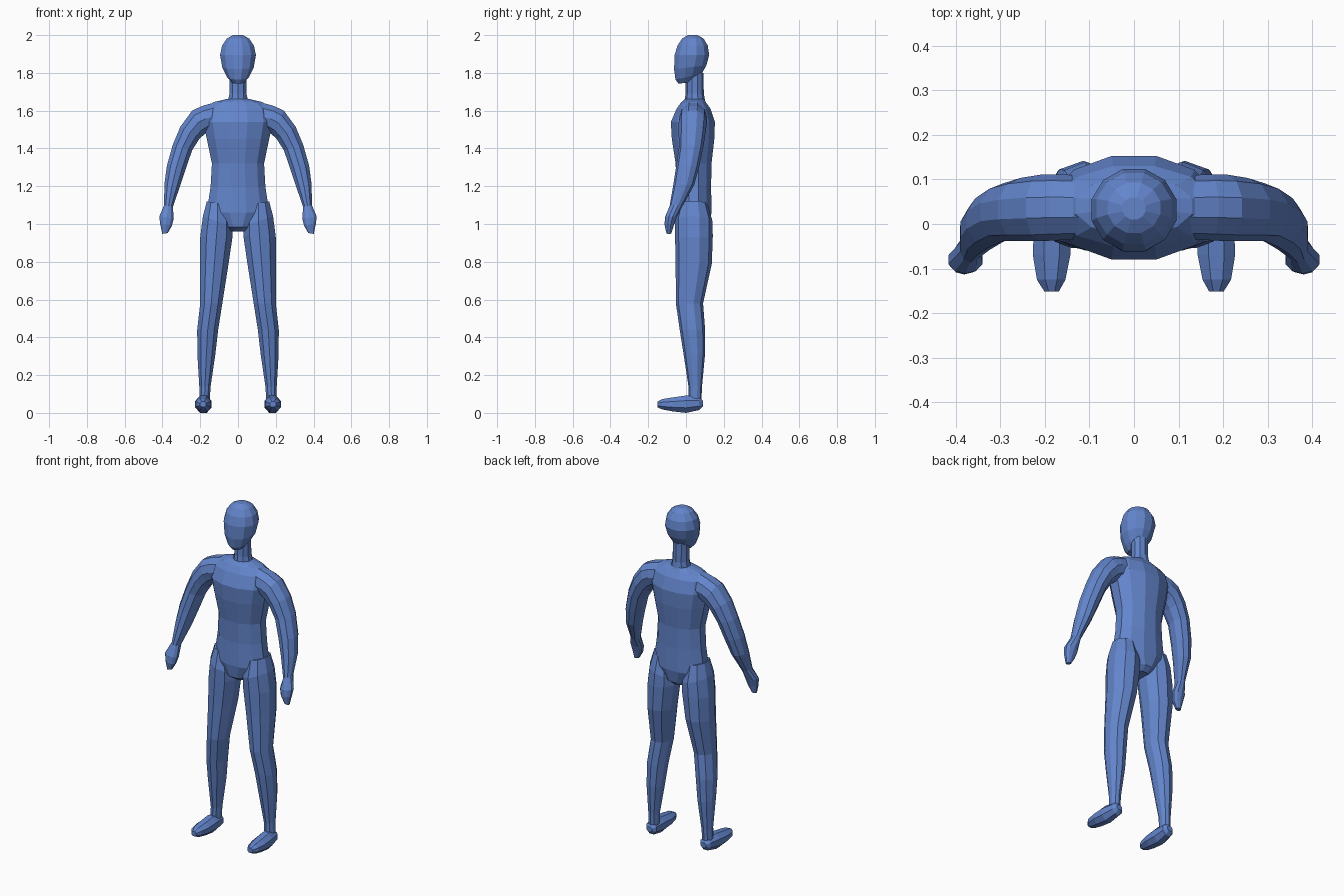
import bpy, bmesh, math
from mathutils import Vector

blue = bpy.data.materials.new("blue")
blue.diffuse_color = (0.125, 0.235, 0.6, 1)


def span(x1, z1, x2, z2, y1, y2, tilt=0):
    """Ring reaching from (x1, z1) to (x2, z2) and from y1 to y2; tilt lifts the back."""
    return (Vector(((x1 + x2) / 2, (y1 + y2) / 2, (z1 + z2) / 2)),
            Vector(((x2 - x1) / 2, 0, (z2 - z1) / 2)),
            Vector((0, (y2 - y1) / 2, tilt)))


def level(z, r, y1, y2, x=0, tilt=0):
    """Horizontal ring of half width r."""
    return span(x - r, z, x + r, z, y1, y2, tilt)


def loft(name, rings, sides=12, mirror=False):
    """Faceted skin over elliptical rings, capped at both ends."""
    bm = bmesh.new()
    grow = 1 / math.cos(math.pi / sides)
    loops = []
    for c, u, v in rings:
        loop = []
        for i in range(sides):
            a = 2 * math.pi * (i + 0.5) / sides
            loop.append(bm.verts.new(c + grow * (u * math.cos(a) + v * math.sin(a))))
        loops.append(loop)
    for lo, hi in zip(loops, loops[1:]):
        for i in range(sides):
            j = (i + 1) % sides
            bm.faces.new((lo[i], lo[j], hi[j], hi[i]))
    bm.faces.new(loops[0][::-1])
    bm.faces.new(loops[-1])
    bmesh.ops.recalc_face_normals(bm, faces=bm.faces)
    mesh = bpy.data.meshes.new(name)
    bm.to_mesh(mesh)
    bm.free()
    mesh.materials.append(blue)
    ob = bpy.data.objects.new(name, mesh)
    bpy.context.collection.objects.link(ob)
    if mirror:
        ob.modifiers.new("mirror", 'MIRROR').use_mirror_merge = False
    return ob


# Torso from crotch to shoulders
loft("torso", [
    level(0.96, 0.05, -0.01, 0.09), level(0.985, 0.085, -0.045, 0.12),
    level(1.06, 0.165, -0.055, 0.135), level(1.2, 0.145, -0.05, 0.133),
    level(1.32, 0.138, -0.055, 0.135), level(1.45, 0.165, -0.075, 0.15),
    level(1.54, 0.185, -0.08, 0.153), level(1.61, 0.175, -0.05, 0.13),
    level(1.645, 0.13, -0.025, 0.105), level(1.662, 0.06, -0.005, 0.095)])

# Neck and head
loft("neck", [
    level(1.64, 0.056, -0.005, 0.1), level(1.69, 0.045, 0.0, 0.092),
    level(1.8, 0.045, 0.0, 0.09)], 10)
loft("head", [
    level(1.748, 0.03, -0.04, 0.05, tilt=0.005),
    level(1.78, 0.057, -0.056, 0.083, tilt=0.015),
    level(1.83, 0.083, -0.063, 0.108, tilt=0.01),
    level(1.895, 0.095, -0.06, 0.123),
    level(1.945, 0.084, -0.045, 0.115),
    level(1.982, 0.059, -0.02, 0.093),
    level(2.0, 0.026, 0.01, 0.06)])

# Arms with hands, from inside the shoulder down
loft("arm", [
    span(0.09, 1.5, 0.1, 1.65, -0.03, 0.105),
    span(0.155, 1.49, 0.19, 1.625, -0.033, 0.108),
    span(0.178, 1.475, 0.243, 1.6, -0.035, 0.107),
    span(0.205, 1.45, 0.305, 1.515, -0.035, 0.1),
    span(0.243, 1.39, 0.345, 1.42, -0.035, 0.088),
    span(0.277, 1.29, 0.376, 1.31, -0.05, 0.066),
    span(0.307, 1.2, 0.39, 1.21, -0.065, 0.04),
    span(0.345, 1.09, 0.391, 1.1, -0.085, -0.02),
    span(0.34, 1.03, 0.417, 1.04, -0.11, -0.05),
    span(0.35, 0.99, 0.412, 1.0, -0.112, -0.065),
    span(0.372, 0.952, 0.401, 0.948, -0.103, -0.078)], 10, True)

# Legs
loft("leg", [
    span(0.05, 1.1, 0.165, 1.12, -0.03, 0.11),
    span(0.03, 0.99, 0.186, 1.04, -0.055, 0.135),
    span(0.028, 0.94, 0.2, 0.93, -0.053, 0.137),
    span(0.05, 0.79, 0.2, 0.79, -0.05, 0.132),
    span(0.083, 0.58, 0.2, 0.58, -0.05, 0.087),
    span(0.105, 0.44, 0.216, 0.44, -0.03, 0.098),
    span(0.12, 0.31, 0.215, 0.31, -0.01, 0.098),
    span(0.145, 0.14, 0.205, 0.14, 0.015, 0.083),
    span(0.15, 0.06, 0.205, 0.06, 0.015, 0.08)], 10, True)


# Feet: upright rings from heel to toe
foot = [(0.09, 0.178, 0.018, 0.035, 0.065), (0.07, 0.178, 0.034, 0.015, 0.085),
        (0.0, 0.183, 0.042, 0.0, 0.092), (-0.07, 0.185, 0.042, 0.008, 0.082),
        (-0.125, 0.186, 0.032, 0.018, 0.073), (-0.152, 0.185, 0.016, 0.03, 0.06)]
loft("foot", [(Vector((x, y, (lo + hi) / 2)), Vector((r, 0, 0)), Vector((0, 0, (hi - lo) / 2)))
              for y, x, r, lo, hi in foot], 8, True)
